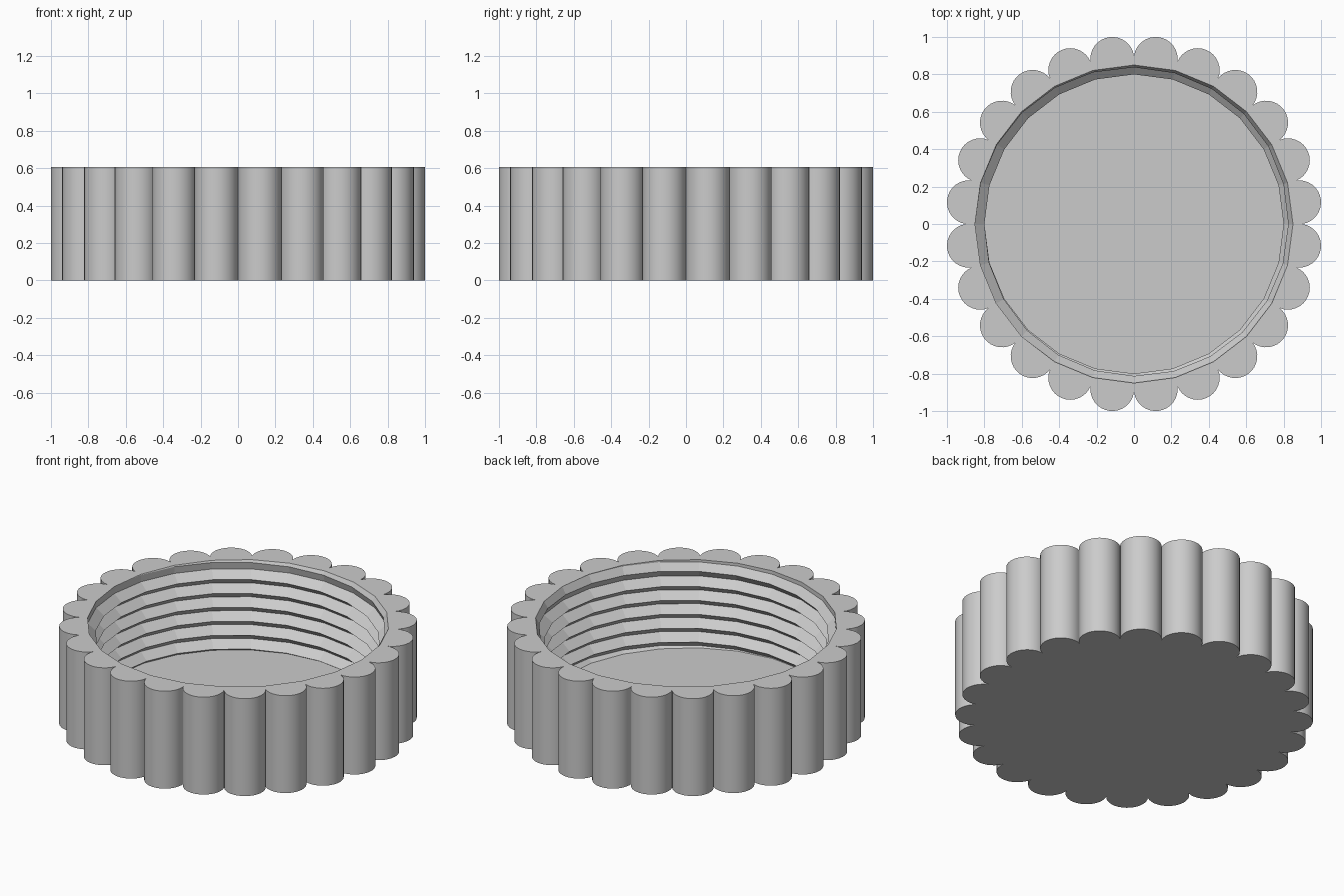
import bpy, bmesh
from math import pi, sin, cos, tan, radians

cube = bpy.data.objects.get("Cube")
if cube:
    bpy.data.objects.remove(cube)

SIDES = 24                      # scallops, and sides of the bore
STEP = 2 * pi / SIDES
HEIGHT, FLOOR = 0.605, 0.062
ROOT, CREST = 0.85, 0.80        # thread radii
PITCH, TURNS, START = 0.0865, 8, 0.605
ARC = 16                        # segments per scallop
LOBE_RING = 1 / (cos(STEP / 2) + tan(STEP / 2))
LOBE = LOBE_RING * tan(STEP / 2)


def polar(r, a, z):
    return (r * cos(a), r * sin(a), z)


def thread_column(k):
    """Radius and height pairs from rim to floor, k steps clockwise from the run-out."""
    turn = k / SIDES
    pts = [(ROOT, HEIGHT)]
    for n in range(TURNS):
        z = START - PITCH * (turn + n)
        crest = ROOT - (ROOT - CREST) * (turn if n == 0 else 1)
        pts += [(ROOT, z + PITCH / 2), (crest, z)]
    # Clip to the rim and the floor
    out, end = [], None
    for i, (r, z) in enumerate(pts):
        if z >= HEIGHT:
            out.append((ROOT, HEIGHT))
        elif z > FLOOR:
            out.append((r, z))
        else:
            if end is None:
                r0, z0 = pts[i - 1]
                end = (r0 + (r - r0) * (z0 - FLOOR) / (z0 - z), FLOOR)
            out.append(end)
    return out


bm = bmesh.new()


def add_face(points, smooth=False):
    unique = []
    for p in points:
        if all(sum((a - b) ** 2 for a, b in zip(p, q)) > 1e-10 for q in unique):
            unique.append(p)
    if len(unique) > 2:
        bm.faces.new([bm.verts.new(p) for p in unique]).smooth = smooth


def scallop(k, z):
    """Half circle from one cusp to the next."""
    a = (k + 0.5) * STEP
    pts = []
    for i in range(ARC + 1):
        t = -pi / 2 + pi * i / ARC
        u, v = LOBE_RING + LOBE * cos(t), LOBE * sin(t)
        pts.append((u * cos(a) - v * sin(a), u * sin(a) + v * cos(a), z))
    return pts


# Scalloped grip wall and the rim around the bore
base = []
for k in range(SIDES):
    low, high = scallop(k, 0), scallop(k, HEIGHT)
    for i in range(ARC):
        add_face([low[i], low[i + 1], high[i + 1], high[i]], True)
    add_face([polar(ROOT, k * STEP, HEIGHT)] + high + [polar(ROOT, (k + 1) * STEP, HEIGHT)])
    base += low[:-1]
add_face(base[::-1])

# Helical thread, then the floor
floor = []
for k in range(SIDES):
    a, b = pi - k * STEP, pi - (k + 1) * STEP
    left = [polar(r, a, z) for r, z in thread_column(k)]
    right = [polar(r, b, z) for r, z in thread_column(k + 1)]
    for i in range(len(left) - 1):
        add_face([left[i], right[i], right[i + 1], left[i + 1]])
    floor.append(left[-1])
add_face(floor[::-1])

bmesh.ops.remove_doubles(bm, verts=bm.verts[:], dist=1e-4)
bmesh.ops.recalc_face_normals(bm, faces=bm.faces[:])
for e in bm.edges:
    e.smooth = e.calc_face_angle(pi) < radians(30)

mesh = bpy.data.meshes.new("screw_cap")
bm.to_mesh(mesh)
bm.free()
cap = bpy.data.objects.new("screw_cap", mesh)
bpy.context.collection.objects.link(cap)

# Plain grey plastic
grey = bpy.data.materials.new("grey_plastic")
grey.use_nodes = True
colour = (0.6, 0.6, 0.6, 1)
grey.diffuse_color = colour
grey.node_tree.nodes["Principled BSDF"].inputs["Base Color"].default_value = colour
mesh.materials.append(grey)
